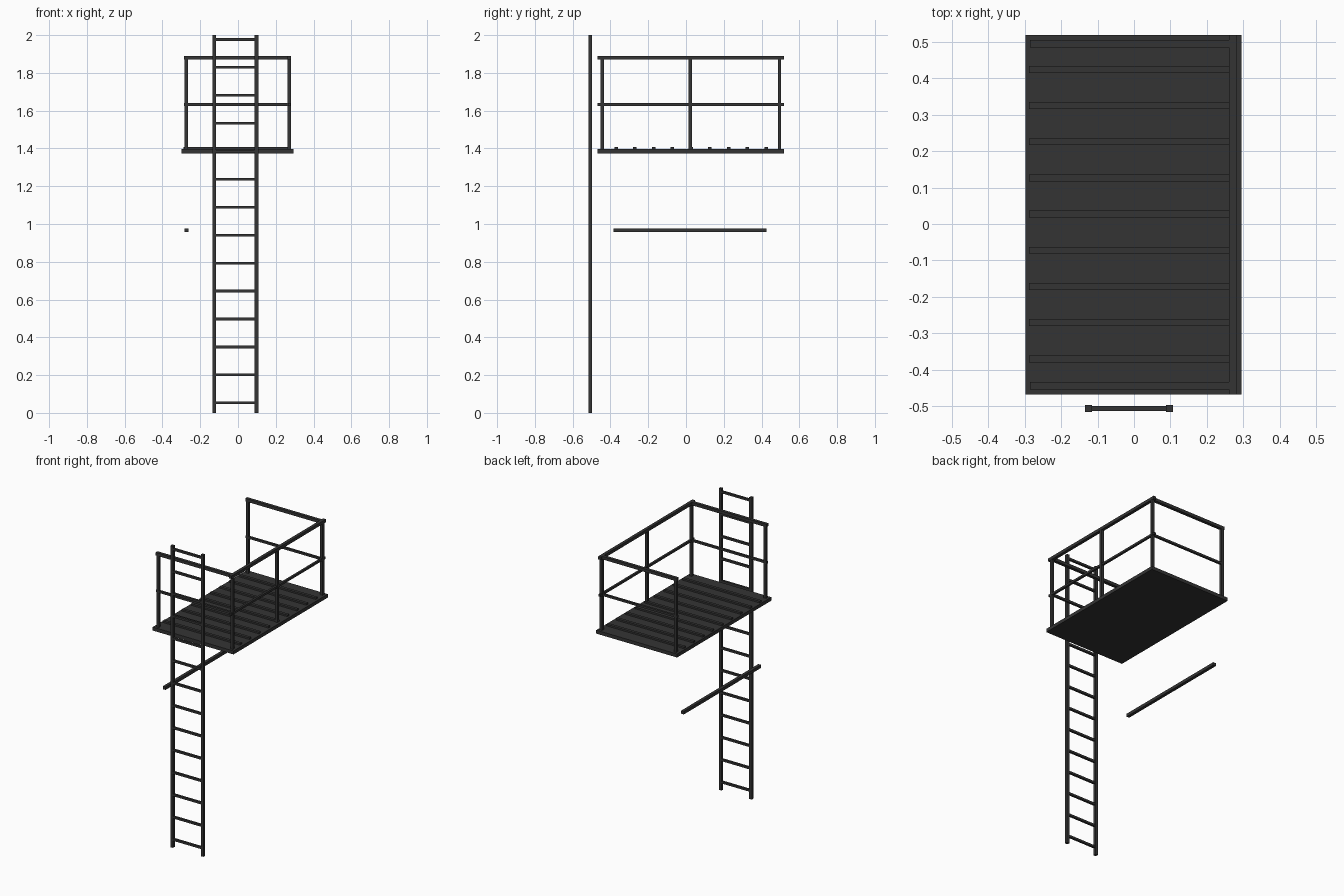
import bpy
import bmesh
from mathutils import Vector

cube = bpy.data.objects.get("Cube")
if cube:
    bpy.data.objects.remove(cube, do_unlink=True)

steel = bpy.data.materials.new("dark_steel")
steel.use_nodes = True
colour = (0.034, 0.034, 0.034, 1)
steel.diffuse_color = colour
steel.node_tree.nodes["Principled BSDF"].inputs["Base Color"].default_value = colour


def box(name, low, high):
    """Axis-aligned box between two corners."""
    low, high = Vector(low), Vector(high)
    bm = bmesh.new()
    bmesh.ops.create_cube(bm, size=1)
    for v in bm.verts:
        v.co = (low + high) / 2 + v.co * (high - low)
    mesh = bpy.data.meshes.new(name)
    bm.to_mesh(mesh)
    bm.free()
    mesh.materials.append(steel)
    obj = bpy.data.objects.new(name, mesh)
    bpy.context.collection.objects.link(obj)
    return obj


def bar(name, start, end, width):
    """Square bar along one axis, thickened across the other two."""
    start, end = Vector(start), Vector(end)
    pad = Vector([0 if abs(d) > 1e-6 else width / 2 for d in end - start])
    return box(name, start - pad, end + pad)


LEFT, RIGHT = 0.271, -0.273
FRONT, BACK = -0.444, 0.495
DECK_FRONT, DECK_BACK = -0.468, 0.519
DECK_TOP, RAIL_Z, MID_Z = 1.397, 1.88, 1.633

# Deck with raised cross slats
box("deck", (-0.298, DECK_FRONT, 1.374), (0.295, DECK_BACK, DECK_TOP))
for i in range(9):
    y = -0.37 + i * 0.0993
    box(f"deck_slat_{i + 1}", (-0.288, y - 0.0095, DECK_TOP - 0.005),
        (0.28, y + 0.0095, 1.408))

# Guard rail posts
posts = {"front_right": (RIGHT, FRONT), "front_left": (LEFT, FRONT),
         "middle_left": (LEFT, 0.022),
         "back_right": (RIGHT, BACK), "back_left": (LEFT, BACK)}
for place, (x, y) in posts.items():
    bar(f"{place}_post", (x, y, DECK_TOP), (x, y, RAIL_Z), 0.018)

# Top and middle rails on the front, back and left side
for level, z, width in (("top", RAIL_Z, 0.02), ("middle", MID_Z, 0.014)):
    for place, y in (("front", FRONT), ("back", BACK)):
        bar(f"{place}_{level}_rail", (-0.286, y, z), (0.281, y, z), width)
    bar(f"left_{level}_rail", (LEFT, DECK_FRONT, z), (LEFT, DECK_BACK, z), width)

# Ladder
LADDER_Y = -0.507
sides = {"right": -0.125, "left": 0.098}
for place, x in sides.items():
    bar(f"ladder_{place}_side", (x, LADDER_Y, 0), (x, LADDER_Y, 2), 0.019)
for i in range(14):
    z = 0.053 + i * 0.148
    bar(f"ladder_rung_{i + 1}", (sides["right"], LADDER_Y, z),
        (sides["left"], LADDER_Y, z), 0.014)

# Separate bar below the deck
bar("lower_bar", (RIGHT, -0.383, 0.967), (RIGHT, 0.427, 0.967), 0.02)
